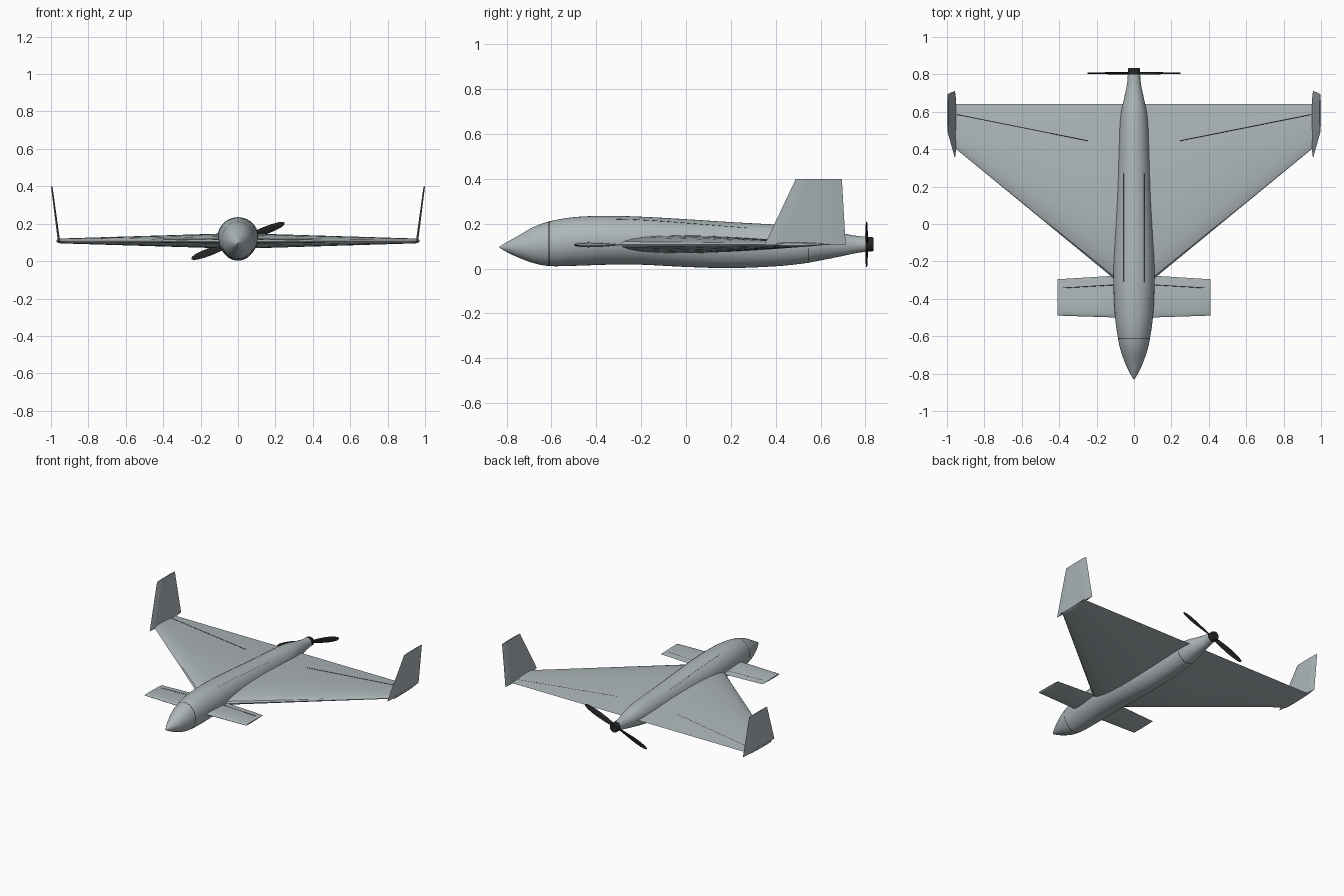
import bpy, bmesh, math
from mathutils import Matrix, Vector

cube = bpy.data.objects.get("Cube")
if cube:
    bpy.data.objects.remove(cube, do_unlink=True)


def material(name, rgb):
    m = bpy.data.materials.new(name)
    m.use_nodes = True
    m.diffuse_color = (*rgb, 1)
    bsdf = next(n for n in m.node_tree.nodes if n.type == 'BSDF_PRINCIPLED')
    bsdf.inputs["Base Color"].default_value = (*rgb, 1)
    return m


GREY = material("light grey", (0.42, 0.47, 0.49))
DARK = material("near black", (0.018, 0.018, 0.018))
LINE = material("panel line black", (0.006, 0.006, 0.006))


def loft(name, rings, mat, smooth=40, closed=True, caps=True):
    """Skin a list of equal-sized point rings."""
    bm = bmesh.new()
    rows = [[bm.verts.new(p) for p in r] for r in rings]
    n = len(rows[0])
    for a, b in zip(rows, rows[1:]):
        for i in range(n if closed else n - 1):
            j = (i + 1) % n
            bm.faces.new((a[i], a[j], b[j], b[i]))
    if caps:
        bm.faces.new(rows[0])
        bm.faces.new(rows[-1])
    bmesh.ops.recalc_face_normals(bm, faces=bm.faces)
    me = bpy.data.meshes.new(name)
    bm.to_mesh(me)
    bm.free()
    ob = bpy.data.objects.new(name, me)
    bpy.context.collection.objects.link(ob)
    me.materials.append(mat)
    if smooth:
        bpy.ops.object.select_all(action='DESELECT')
        ob.select_set(True)
        bpy.context.view_layer.objects.active = ob
        bpy.ops.object.shade_smooth_by_angle(angle=math.radians(smooth))
    return ob


# Fuselage stations: y, bottom z, top z, half width
STATIONS = [
    (-0.832, 0.093, 0.097, 0.002), (-0.80, 0.074, 0.117, 0.021),
    (-0.75, 0.050, 0.145, 0.045), (-0.68, 0.024, 0.185, 0.070),
    (-0.61, 0.011, 0.210, 0.086), (-0.50, 0.012, 0.229, 0.101),
    (-0.35, 0.017, 0.235, 0.109), (-0.20, 0.017, 0.231, 0.109),
    (0.0, 0.007, 0.220, 0.101), (0.2, 0.002, 0.207, 0.092),
    (0.4, 0.010, 0.196, 0.083), (0.52, 0.022, 0.188, 0.077),
    (0.60, 0.036, 0.178, 0.068), (0.70, 0.056, 0.157, 0.047),
    (0.75, 0.067, 0.147, 0.037), (0.80, 0.075, 0.142, 0.033)]


def body(y):
    """Interpolated half width, centre height and half height."""
    k = max(0, min(len(STATIONS) - 2, sum(s[0] <= y for s in STATIONS) - 1))
    p = [STATIONS[max(0, min(len(STATIONS) - 1, k + d))] for d in (-1, 0, 1, 2)]
    h = p[2][0] - p[1][0]
    t = (y - p[1][0]) / h
    out = []
    for c in (1, 2, 3):
        m0 = (p[2][c] - p[0][c]) / (p[2][0] - p[0][0]) * h
        m1 = (p[3][c] - p[1][c]) / (p[3][0] - p[1][0]) * h
        out.append((2*t**3 - 3*t**2 + 1) * p[1][c] + (t**3 - 2*t**2 + t) * m0
                   + (3*t**2 - 2*t**3) * p[2][c] + (t**3 - t**2) * m1)
    return out[2], (out[0] + out[1]) / 2, (out[1] - out[0]) / 2


def section(y, a0=0.0, a1=360.0, n=40, grow=0.0):
    rx, zc, rz = body(y)
    count = n if a1 - a0 >= 360 else n + 1
    pts = []
    for i in range(count):
        a = math.radians(a0 + (a1 - a0) * i / n)
        pts.append(((rx + grow) * math.cos(a), y, zc + (rz + grow) * math.sin(a)))
    return pts


ys = [a[0] + (b[0] - a[0]) * i / 4
      for a, b in zip(STATIONS, STATIONS[1:]) for i in range(4)] + [STATIONS[-1][0]]
loft("fuselage", [section(y) for y in ys], GREY)

# Seams around the nose and the engine cowl
loft("nose_seam", [section(y, grow=0.0008) for y in (-0.613, -0.609)], LINE, caps=False)
loft("cowl_seam", [section(y, 190, 350, grow=0.0008) for y in (0.543, 0.547)],
     LINE, closed=False, caps=False)


# Aerofoil surfaces
def thickness(t):
    """Half thickness of a unit aerofoil whose maximum is 0.5."""
    return 5 * (0.2969 * math.sqrt(t) - 0.126 * t - 0.3516 * t**2
                + 0.2843 * t**3 - 0.1036 * t**4)


def foil(x, lead, trail, z, thick, n=14):
    ts = [(1 - math.cos(math.pi * i / n)) / 2 for i in range(n + 1)]
    path = [(t, 1) for t in ts] + [(t, -1) for t in reversed(ts[1:-1])]
    return [(x, lead + t * (trail - lead), z + s * thick * thickness(t)) for t, s in path]


def span(x, root, tip, reach):
    f = min(abs(x) / reach, 1)
    return [a + (b - a) * f for a, b in zip(root, tip)]


# Each surface: (leading y, trailing y, z, thickness) at centre and tip, half span
WING = ((-0.38, 0.642, 0.108, 0.084), (0.40, 0.642, 0.108, 0.026), 0.95)
CANARD = ((-0.503, -0.270, 0.106, 0.024), (-0.490, -0.295, 0.106, 0.018), 0.40)


def surface(name, spec, cap):
    reach = spec[2]
    rings = []
    for x in (-reach - cap, -reach - cap * 0.6, -reach, 0, reach, reach + cap * 0.6, reach + cap):
        lead, trail, z, thick = span(x, *spec)
        over = max(0, abs(x) - reach) / cap
        rings.append(foil(x, lead, trail, z, thick * (1 - 0.6 * over**2)))
    return loft(name, rings, GREY, 30)


surface("main_wing", WING, 0.02)
surface("canard", CANARD, 0.01)


def seam(name, pts, w=0.0016):
    """Thin raised line through points."""
    d = (Vector(pts[-1]) - Vector(pts[0])).normalized()
    side = d.cross(Vector((0, 0, 1))).normalized() * w
    up = Vector((0, 0, w * 0.7))
    loft(name, [[Vector(p) + o for o in (side, up, -side, -up)] for p in pts], LINE, 0)


def hinge(name, spec, a, b, n=14):
    pts = []
    for i in range(n + 1):
        x, y = (p + (q - p) * i / n for p, q in zip(a, b))
        lead, trail, z, thick = span(x, *spec)
        pts.append((x, y, z + thick * thickness((y - lead) / (trail - lead))))
    seam(name, pts)


def hatch(name, sx):
    pts = []
    for i in range(25):
        y = -0.31 + 0.58 * i / 24
        rx, zc, rz = body(y)
        pts.append((sx * 0.055, y, zc + rz * math.sqrt(1 - (0.055 / rx)**2)))
    seam(name, pts, 0.0012)


for label, s in (("left", 1), ("right", -1)):
    # Control surface and hatch lines
    hinge(label + "_elevon_line", WING, (s * 0.245, 0.445), (s * 0.945, 0.585))
    hinge(label + "_canard_line", CANARD, (s * 0.10, -0.325), (s * 0.38, -0.342))
    hatch(label + "_hatch_line", s)
    # Outward-leaning winglet: bottom and top outlines
    rings = []
    for x, z, y0, y1, w in ((0.957, 0.105, 0.35, 0.712, 0.006), (0.996, 0.40, 0.49, 0.695, 0.004)):
        rings.append([(s * x, y0, z), (s * (x + w), y0 + 0.05, z), (s * (x + w), y1 - 0.05, z),
                      (s * x, y1, z), (s * (x - w), y1 - 0.05, z), (s * (x - w), y0 + 0.05, z)])
    loft(label + "_winglet", rings, GREY, 0)

# Propeller hub
HZ = 0.108
hub = [(0.796, 0.030), (0.80, 0.033), (0.828, 0.033), (0.835, 0.029)]
loft("propeller_hub", [[(r * math.cos(i * math.pi / 12), y, HZ + r * math.sin(i * math.pi / 12))
                        for i in range(24)] for y, r in hub], DARK, 30)

# Two twisted propeller blades: radius, chord, twist in degrees
BLADE = [(0.0, 0.022, 32), (0.04, 0.026, 28), (0.09, 0.036, 20), (0.15, 0.042, 13),
         (0.20, 0.040, 10), (0.24, 0.031, 8), (0.26, 0.018, 7), (0.266, 0.006, 7)]
for k, label in enumerate(("upper", "lower")):
    place = (Matrix.Translation((0, 0.806, HZ))
             @ Matrix.Rotation(math.radians(-21 + 180 * k), 4, 'Y'))
    rings = []
    for r, c, tw in BLADE:
        turn = place @ Matrix.Translation((r, 0, 0)) @ Matrix.Rotation(math.radians(tw), 4, 'X')
        rings.append([turn @ Vector((0, 0.003 * math.sin(a), c / 2 * math.cos(a)))
                      for a in (i * math.pi / 6 for i in range(12))])
    loft(label + "_propeller_blade", rings, DARK, 50)
